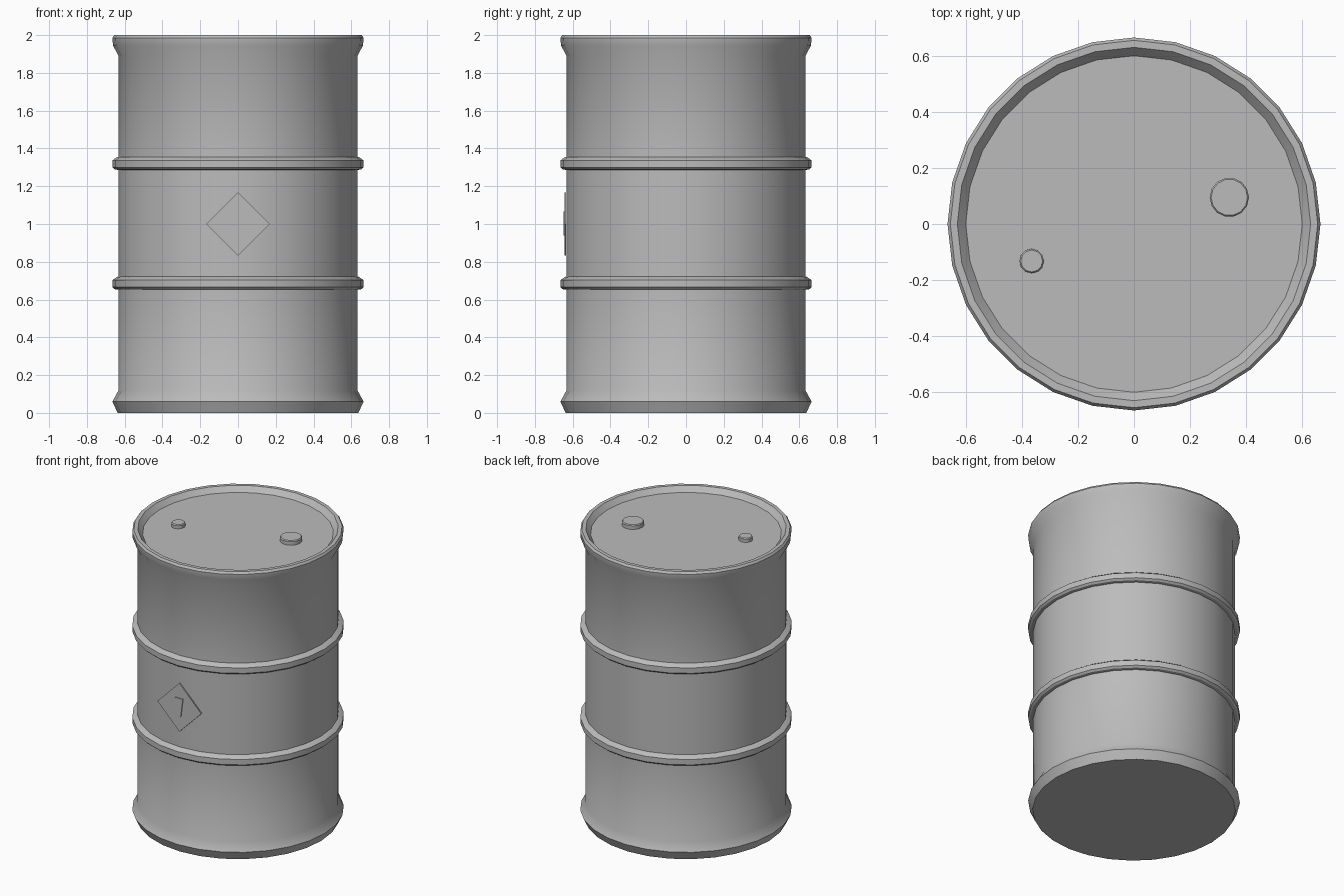
import bpy, bmesh, math
from math import cos, sin, tau

cube = bpy.data.objects.get("Cube")
if cube:
    bpy.data.objects.remove(cube)

steel = bpy.data.materials.new("steel_grey")
steel.use_nodes = True
GREY = (0.5, 0.5, 0.5, 1)
steel.diffuse_color = GREY
steel.node_tree.nodes["Principled BSDF"].inputs["Base Color"].default_value = GREY


def finish(name, bm, smooth=True):
    bmesh.ops.recalc_face_normals(bm, faces=bm.faces)
    mesh = bpy.data.meshes.new(name)
    bm.to_mesh(mesh)
    bm.free()
    mesh.materials.append(steel)
    obj = bpy.data.objects.new(name, mesh)
    bpy.context.collection.objects.link(obj)
    bpy.ops.object.select_all(action='DESELECT')
    obj.select_set(True)
    bpy.context.view_layer.objects.active = obj
    if smooth:
        bpy.ops.object.shade_smooth_by_angle(angle=math.radians(30))
    return obj


def lathe(name, profile, sides, x=0, y=0):
    """Turn (radius, height) points round a vertical axis and cap both ends."""
    bm = bmesh.new()
    rings = [[bm.verts.new((x + r * cos(tau * i / sides), y + r * sin(tau * i / sides), z))
              for i in range(sides)] for r, z in profile]
    for low, high in zip(rings, rings[1:]):
        for i in range(sides):
            j = (i + 1) % sides
            bm.faces.new((low[i], low[j], high[j], high[i]))
    bm.faces.new(rings[0])
    bm.faces.new(rings[-1])
    return finish(name, bm)


def plate(name, outline, back, front):
    """Extrude an (x, z) outline from back to front along y."""
    bm = bmesh.new()
    face = bm.faces.new([bm.verts.new((x, back, z)) for x, z in outline])
    new = bmesh.ops.extrude_face_region(bm, geom=[face])["geom"]
    for v in new:
        if isinstance(v, bmesh.types.BMVert):
            v.co.y = front
    return finish(name, bm, smooth=False)


# Drum shell: flared foot, two rolling hoops, flared rim and sunken lid
BODY, RIM = 0.633, 0.665


def hoop(z):
    return [(BODY, z - 0.036), (RIM - 0.012, z - 0.033), (RIM, z - 0.022),
            (RIM, z + 0.015), (RIM - 0.025, z + 0.032), (BODY, z + 0.034)]


profile = [(0.637, 0), (RIM, 0.06), (BODY, 0.118)]
profile += hoop(0.688) + hoop(1.322)
profile += [(BODY, 1.89), (RIM - 0.003, 1.946), (RIM, 1.985), (0.655, 2.0),
            (0.63, 2.0), (0.6, 1.965)]
lathe("drum_shell", profile, 28)

# Bung caps on the lid
for name, x, y, r, top, sides in (("large_bung", 0.34, 0.095, 0.07, 1.996, 14),
                                  ("small_bung", -0.365, -0.132, 0.044, 1.992, 12)):
    lathe(name, [(r, 1.96), (r, top - 0.006), (r - 0.005, top)], sides, x, y)

# Diamond warning plate with a raised tapered bar
D = 0.168
plate("diamond_plate", [(0, 1 - D), (D, 1), (0, 1 + D), (-D, 1)], -0.634, -0.642)
plate("raised_bar", [(-0.014, 0.94), (0.014, 0.94), (0.03, 1.065), (-0.03, 1.065)], -0.642, -0.648)
